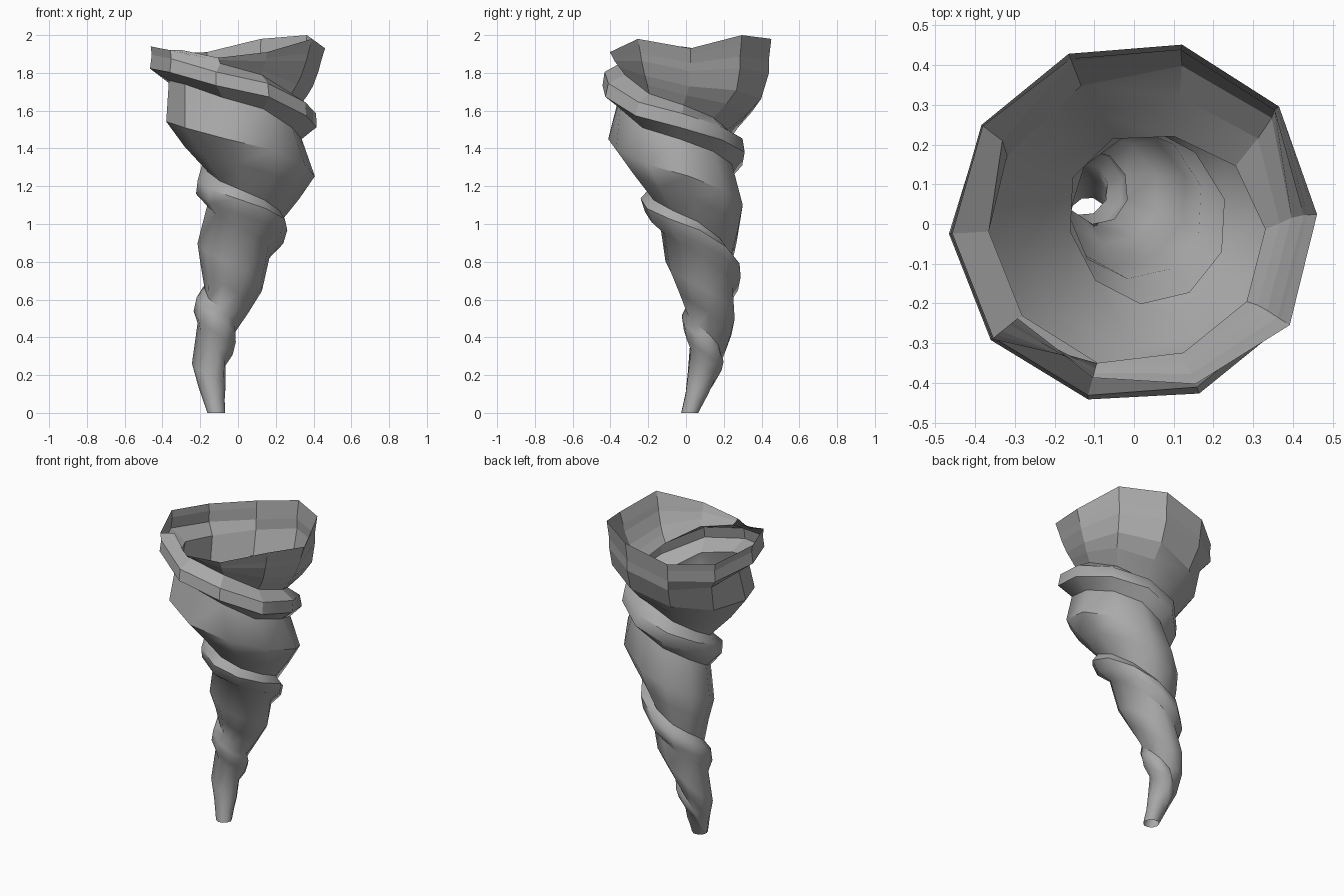
import bpy, bmesh, math

cube = bpy.data.objects.get("Cube")
if cube:
    bpy.data.objects.remove(cube, do_unlink=True)

SIDES = 10
STEP = 360 / SIDES
START = -141
FOLD_START = START + 360
FOOT = 1240

# Height of the spiral edge by winding angle: the rim first, then the descending fold
FOLD = [(START, 1.92), (-105, 1.88), (-69, 1.91), (-33, 1.98), (3, 1.93), (39, 2.0),
        (75, 1.98), (111, 1.91), (147, 1.9), (183, 1.94), (FOLD_START, 1.92),
        (255, 1.85), (291, 1.79), (327, 1.69), (363, 1.63), (450, 1.47), (540, 1.28),
        (630, 1.16), (720, 1.02), (810, 0.8), (900, 0.66), (1080, 0.42),
        (1170, 0.28), (FOOT, 0)]
# Leaning axis and width by height: centre x, centre y, radius
AXIS = [(0, -0.115, 0.02, 0.047), (0.2, -0.152, 0.095, 0.085), (0.4, -0.125, 0.12, 0.122),
        (0.7, -0.03, 0.11, 0.178), (1.0, 0.035, 0.055, 0.24), (1.25, 0.09, 0, 0.305),
        (1.5, 0.025, -0.062, 0.375), (1.75, 0, 0, 0.44), (2.0, 0, 0, 0.47)]
# Wall from one fold up to the next: share of the height, fullness
WALL = [(0.28, 0.95), (0.55, 1.04), (1.0, 0.83)]
# Lip of the fold: share of the lip height, fullness
LIP = [(0.35, 1.04), (0.75, 1.0)]
PINCH = 0.78


def sample(table, key):
    """Linear lookup in a table sorted by its first column."""
    for a, b in zip(table, table[1:]):
        if key <= b[0]:
            t = ramp(key, a[0], b[0])
            return [mix(p, q, t) for p, q in zip(a[1:], b[1:])]
    return table[-1][1:]


def mix(a, b, t):
    return a + (b - a) * t


def ramp(value, low, high):
    return min(1, max(0, (value - low) / (high - low)))


def edge_fullness(angle):
    """The rim flares out, the fold is pinched, the foot is plain."""
    rim = mix(0.82, 1.0, ramp(angle, START, -33))
    pinched = ramp(angle, FOLD_START, 259) * ramp(-angle, -FOOT, 80 - FOOT)
    return mix(rim, PINCH, pinched)


def lip_strength(angle):
    """The lip already hangs out below the last part of the rim."""
    return ramp(angle, 115, 165) * ramp(-angle, -FOOT, 80 - FOOT)


def point(angle, z, fullness):
    cx, cy, r = sample(AXIS, z)
    a = math.radians(angle)
    return (cx + r * fullness * math.cos(a), cy + r * fullness * math.sin(a), z)


def column(angle):
    """One upright strip of points from the fold to the fold a turn above."""
    above = angle - 360
    low, high = sample(FOLD, angle)[0], sample(FOLD, above)[0]
    base, top = edge_fullness(angle), edge_fullness(above)
    gap = high - low
    bulge = ramp(gap, 0.25, 0.45)
    lip = lip_strength(above)
    lip_base = high - min(0.18, 0.4 * gap)
    pts = [point(angle, low, base)]
    for share, full in WALL:
        amount = bulge * (lip if share == 1 else 1)
        full = mix(mix(base, top, share * 0.7), full, amount)
        if share == 1:
            full = mix(full, 1.02, bulge * (1 - lip))
        pts.append(point(angle, mix(low, lip_base, share), full))
    for share, full in LIP:
        plain = mix(mix(base, top, 0.7 + 0.3 * bulge), top, share)
        pts.append(point(angle, mix(lip_base, high, share), mix(plain, full, lip)))
    pts.append(point(angle, high, top))
    return pts


# Funnel: a single sheet wound round the leaning axis
bm = bmesh.new()
count = math.ceil((FOOT + 360 - FOLD_START) / STEP) + 1
grid = [[bm.verts.new(p) for p in column(FOLD_START + i * STEP)] for i in range(count)]
for left, right in zip(grid, grid[1:]):
    for j in range(len(left) - 1):
        bm.faces.new((left[j], right[j], right[j + 1], left[j + 1]))
bmesh.ops.remove_doubles(bm, verts=bm.verts, dist=0.002)
bmesh.ops.dissolve_degenerate(bm, dist=0.001, edges=bm.edges)
bmesh.ops.recalc_face_normals(bm, faces=bm.faces)

mesh = bpy.data.meshes.new("funnel")
bm.to_mesh(mesh)
bm.free()
funnel = bpy.data.objects.new("funnel", mesh)
bpy.context.collection.objects.link(funnel)

grey = bpy.data.materials.new("storm grey")
grey.use_nodes = True
colour = (0.4, 0.4, 0.4, 1)
grey.diffuse_color = colour
grey.node_tree.nodes["Principled BSDF"].inputs["Base Color"].default_value = colour
mesh.materials.append(grey)

# Soft body below, faceted crown above
bpy.context.view_layer.objects.active = funnel
funnel.select_set(True)
bpy.ops.object.shade_smooth_by_angle(angle=math.radians(48))
for face in mesh.polygons:
    if face.center.z > 1.6:
        face.use_smooth = False
